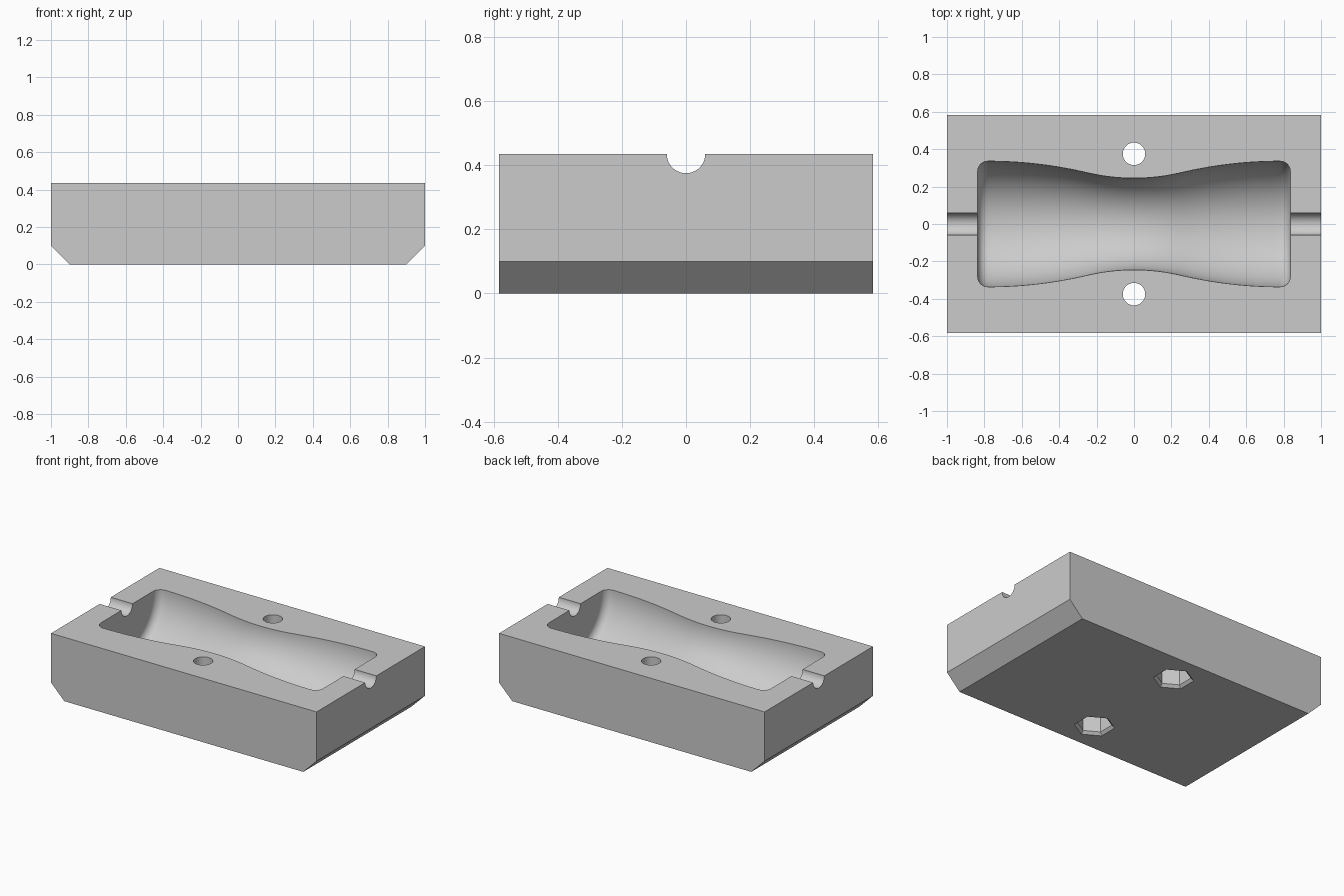
import bpy, bmesh, math
from mathutils import Matrix

if "Cube" in bpy.data.objects:
    bpy.data.objects.remove(bpy.data.objects["Cube"], do_unlink=True)

LENGTH, DEPTH, HEIGHT, CHAMFER = 2.0, 1.166, 0.435, 0.1

grey = bpy.data.materials.new("light_grey")
grey.use_nodes = True
colour = (0.6, 0.6, 0.6, 1)
grey.diffuse_color = colour
grey.node_tree.nodes["Principled BSDF"].inputs["Base Color"].default_value = colour


def finish(bm, name):
    bmesh.ops.recalc_face_normals(bm, faces=bm.faces)
    mesh = bpy.data.meshes.new(name)
    bm.to_mesh(mesh)
    bm.free()
    mesh.materials.append(grey)
    obj = bpy.data.objects.new(name, mesh)
    bpy.context.collection.objects.link(obj)
    return obj


def prism(name, sides, r1, r2, length, matrix):
    bm = bmesh.new()
    bmesh.ops.create_cone(bm, cap_ends=True, segments=sides, radius1=r1,
                          radius2=r2, depth=length, matrix=matrix)
    return finish(bm, name)


def waist_radius(x):
    """Two tangent parabolas: hollow at the waist, bulging to the ends."""
    low, high, bend, end = 0.245, 0.336, 0.25, 0.78
    slope = 2 * (high - low) / end
    if x < bend:
        return low + slope * x * x / (2 * bend)
    return high - slope * (end - x) ** 2 / (2 * (end - bend))


# Block with chamfered lower ends
a, b = LENGTH / 2, DEPTH / 2
bm = bmesh.new()
outline = [(-a, HEIGHT), (-a, CHAMFER), (-a + CHAMFER, 0),
           (a - CHAMFER, 0), (a, CHAMFER), (a, HEIGHT)]
face = bm.faces.new([bm.verts.new((x, -b, z)) for x, z in outline])
ext = bmesh.ops.extrude_face_region(bm, geom=[face])
bmesh.ops.translate(bm, vec=(0, DEPTH, 0),
                    verts=[v for v in ext["geom"] if isinstance(v, bmesh.types.BMVert)])
block = finish(bm, "mould_block")

# Waisted cavity: lathe profile with rounded end corners
fillet, end = 0.055, 0.836
half = [(x, waist_radius(x)) for x in [(end - fillet) * i / 24 for i in range(25)]]
rim = half[-1][1] - fillet
for i in range(1, 9):
    t = math.pi / 2 * i / 8
    half.append((end - fillet + fillet * math.sin(t), rim + fillet * math.cos(t)))
half.append((end, 0))
profile = [(-x, r) for x, r in half[:0:-1]] + half
bm = bmesh.new()
segments = 96
tilt = math.pi / segments
verts = [bm.verts.new((x, r * math.cos(tilt), r * math.sin(tilt))) for x, r in profile]
edges = [bm.edges.new(pair) for pair in zip(verts, verts[1:])]
bmesh.ops.spin(bm, geom=verts + edges, cent=(0, 0, 0), axis=(1, 0, 0),
               angle=math.tau, steps=segments, use_merge=True)
bmesh.ops.remove_doubles(bm, verts=bm.verts, dist=0.0001)
bmesh.ops.translate(bm, vec=(0, 0, HEIGHT), verts=bm.verts)
cutters = [finish(bm, "cavity_cutter")]

# Pouring channel running out through both ends
cutters.append(prism("channel_cutter", 48, 0.06, 0.06, 2.4,
                     Matrix.Translation((0, 0, HEIGHT))
                     @ Matrix.Rotation(math.pi / 2, 4, "Y")
                     @ Matrix.Rotation(math.pi / 48, 4, "Z")))

# Bolt holes with hexagonal nut pockets and countersunk lips beneath
turn = Matrix.Rotation(math.radians(0), 4, "Z")
for y in (-0.375, 0.375):
    cutters += [
        prism("bolt_hole_cutter", 48, 0.06, 0.06, 1,
              Matrix.Translation((0, y, 0.25))),
        prism("nut_pocket_cutter", 6, 0.107, 0.107, 0.4,
              Matrix.Translation((0, y, 0)) @ turn),
        prism("pocket_lip_cutter", 6, 0.145, 0.105, 0.04,
              Matrix.Translation((0, y, 0)) @ turn)]

# Cut everything out of the block
bpy.context.view_layer.objects.active = block
block.select_set(True)
for cutter in cutters:
    mod = block.modifiers.new(cutter.name, "BOOLEAN")
    mod.operation, mod.solver, mod.object = "DIFFERENCE", "EXACT", cutter
    bpy.ops.object.modifier_apply(modifier=mod.name)
    bpy.data.objects.remove(cutter, do_unlink=True)

bpy.ops.object.shade_smooth_by_angle(angle=math.radians(28))
